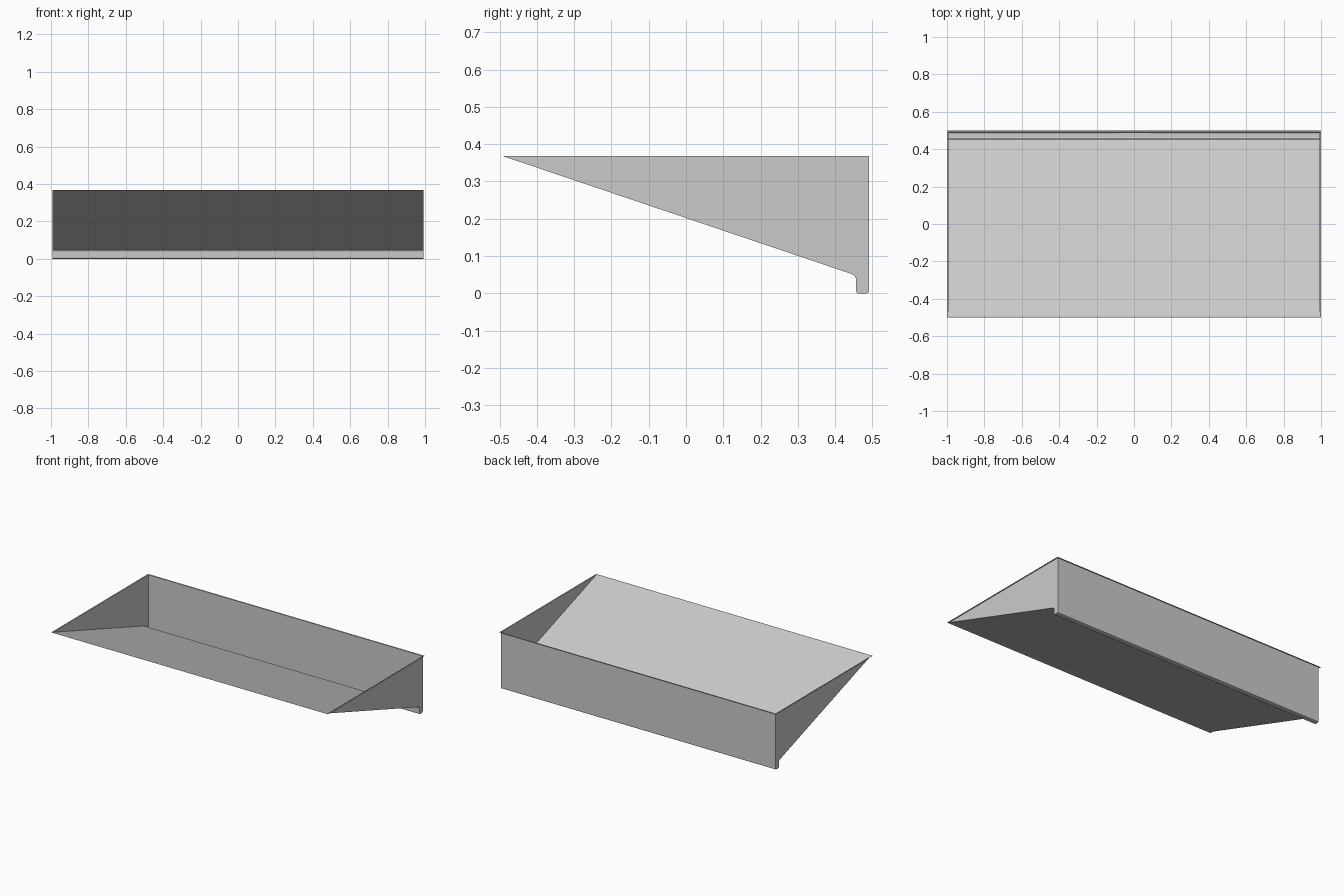
import bpy, bmesh

if "Cube" in bpy.data.objects:
    bpy.data.objects.remove(bpy.data.objects["Cube"])

X, Y, H = 0.991, 0.491, 0.368   # wall half sizes, rim height
RX, RY = 1.0, 0.5               # outer rim half sizes


def make(name, build):
    bm = bmesh.new()
    build(bm)
    mesh = bpy.data.meshes.new(name)
    bm.to_mesh(mesh)
    bm.free()
    obj = bpy.data.objects.new(name, mesh)
    bpy.context.collection.objects.link(obj)
    return obj


# Side profile: sloped floor, rounded gutter, upright back
profile = [(-Y, H), (0.444, 0.052), (0.452, 0.048), (0.456, 0.040),
           (0.456, 0.006), (0.458, 0.002), (0.462, 0.0),
           (0.485, 0.0), (0.489, 0.002), (Y, 0.006), (Y, H)]


# Open-topped sheet tray
def tray(bm):
    left, right = ([bm.verts.new((x, y, z)) for y, z in profile] for x in (-X, X))
    for i in range(len(profile) - 1):
        bm.faces.new((left[i], right[i], right[i + 1], left[i + 1]))
    bm.faces.new(left)
    bm.faces.new(right[::-1])
    bmesh.ops.recalc_face_normals(bm, faces=bm.faces)
    bmesh.ops.reverse_faces(bm, faces=bm.faces)


# Flat flange around the opening
def rim(bm):
    signs = [(-1, -1), (1, -1), (1, 1), (-1, 1)]
    inner = [bm.verts.new((a * X, b * Y, H)) for a, b in signs]
    outer = [bm.verts.new((a * RX, b * RY, H)) for a, b in signs]
    for i in range(4):
        j = (i + 1) % 4
        bm.faces.new((outer[i], outer[j], inner[j], inner[i]))


# Small outlet plate in the gutter floor
def outlet(bm):
    bm.faces.new([bm.verts.new((x, y, 0.002)) for x, y in
                  ((-0.08, 0.462), (0.08, 0.462), (0.08, 0.486), (-0.08, 0.486))])


make("tray_shell", tray)
make("rim_flange", rim)
make("gutter_outlet", outlet)
